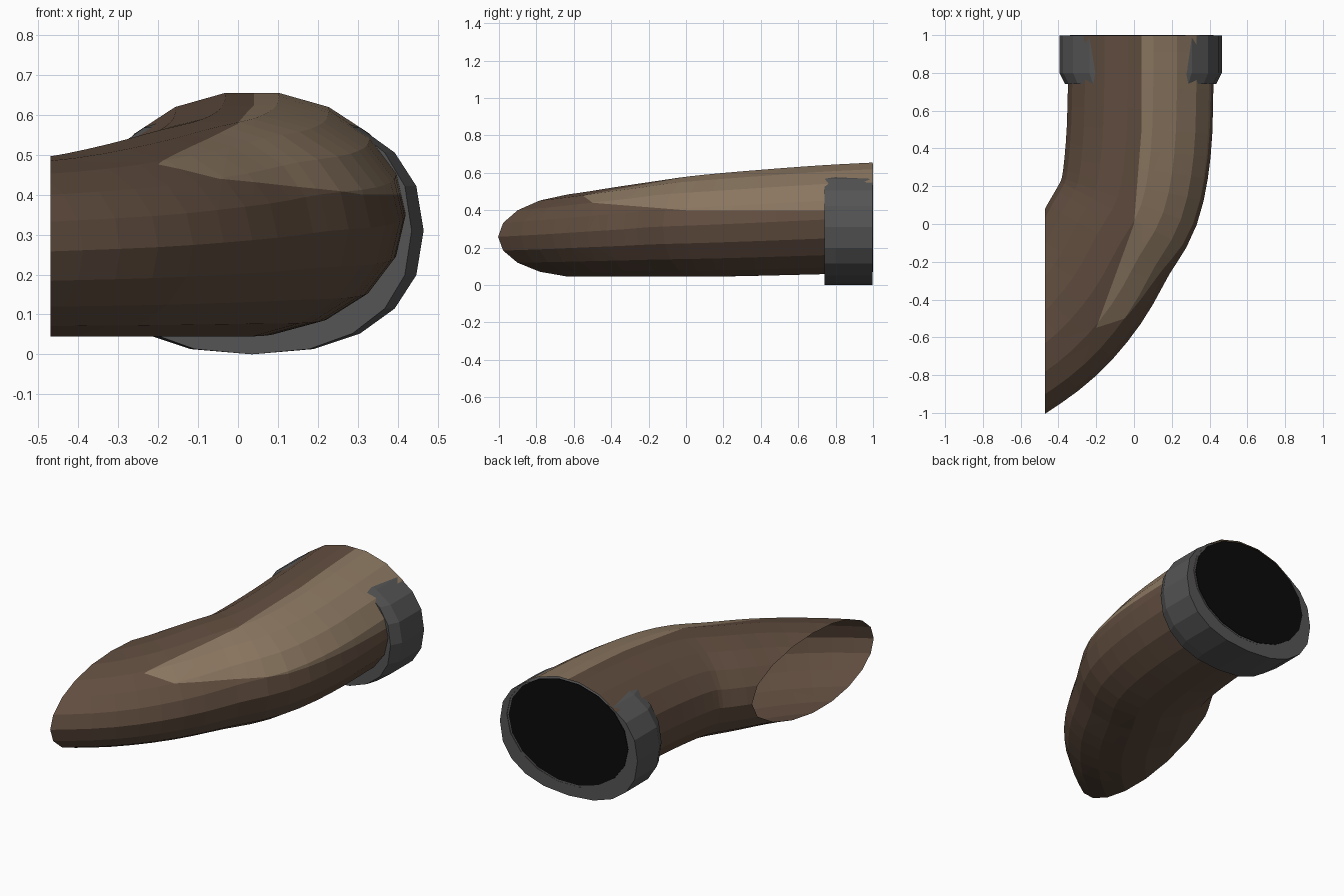
import bpy, bmesh, math
from mathutils import Vector

cube = bpy.data.objects.get("Cube")
if cube:
    bpy.data.objects.remove(cube)


def material(name, rgb):
    m = bpy.data.materials.new(name)
    m.use_nodes = True
    m.diffuse_color = (*rgb, 1)
    m.node_tree.nodes["Principled BSDF"].inputs["Base Color"].default_value = (*rgb, 1)
    return m


BROWN = material("brown", (0.12, 0.075, 0.05))
TAN = material("tan", (0.26, 0.185, 0.12))
GREY = material("dark grey", (0.09, 0.09, 0.09))
BLACK = material("black", (0.003, 0.003, 0.003))


def finish(bm, name, mats):
    mesh = bpy.data.meshes.new(name)
    bm.to_mesh(mesh)
    bm.free()
    for m in mats:
        mesh.materials.append(m)
    obj = bpy.data.objects.new(name, mesh)
    bpy.context.collection.objects.link(obj)
    return obj


def loft(bm, rings):
    loops = [[bm.verts.new(p) for p in ring] for ring in rings]
    for a, b in zip(loops, loops[1:]):
        for i in range(len(a)):
            j = (i + 1) % len(a)
            bm.faces.new((a[i], a[j], b[j], b[i]))
    return loops


def spline(a, b, c, d, t):
    return 0.5 * (2 * b + (c - a) * t + (2 * a - 5 * b + 4 * c - d) * t * t
                  + (3 * b - a - 3 * c + d) * t ** 3)


# Curved tube: centre x, y, half width, top z, bottom z along its length
stations = [Vector(s) for s in (
    (0.035, 0.998, 0.385, 0.655, 0.065), (0.035, 0.72, 0.385, 0.64, 0.058),
    (0.022, 0.39, 0.385, 0.615, 0.05), (-0.025, 0.12, 0.378, 0.59, 0.045),
    (-0.135, -0.08, 0.372, 0.563, 0.045), (-0.27, -0.32, 0.37, 0.527, 0.045),
    (-0.45, -0.53, 0.37, 0.492, 0.045), (-0.68, -0.70, 0.37, 0.47, 0.045),
    (-0.95, -0.86, 0.37, 0.45, 0.045))]
ends = [2 * stations[0] - stations[1], *stations, 2 * stations[-1] - stations[-2]]
path = [spline(*ends[k:k + 4], t / 3) for k in range(len(stations) - 1) for t in range(3)]
path.append(stations[-1])

SIDES = 18
rings = []
for k, s in enumerate(path):
    d = path[min(k + 1, len(path) - 1)] - path[max(k - 1, 0)]
    side = Vector((-d[1], d[0], 0)).normalized()
    mid, half = (s[3] + s[4]) / 2, (s[3] - s[4]) / 2 / math.cos(math.pi / SIDES)
    ring = []
    for i in range(SIDES):
        a = 2 * math.pi * (i + 0.5) / SIDES
        ring.append(Vector((s[0], s[1], mid + half * math.cos(a)))
                    + side * s[2] * math.sin(a))
    rings.append(ring)

bm = bmesh.new()
loft(bm, rings)


def cut(point, normal, remove=False):
    geom = bm.verts[:] + bm.edges[:] + bm.faces[:]
    bmesh.ops.bisect_plane(bm, geom=geom, plane_co=point, plane_no=normal,
                           clear_inner=remove)


# Trim the open end, then cut the outline of the pale patch
cut((-0.47, 0, 0), (1, 0, 0), True)
cut((0.04, 0, 0), (1, 0, 0))
cut((0, 0, 0), (1, -0.08, 0))
cut((0, 0, 0), (1, -0.364, 0))
cut((0, 0, 0.4), (0, 0, 1))
cut((0, 0, 0.4), (0, 0.08, 1))
cut((-0.2, -0.55, 0), (-0.33, 1, 0))
bmesh.ops.recalc_face_normals(bm, faces=bm.faces)
for f in bm.faces:
    x, y, z = f.calc_center_median()
    f.material_index = int(x > min(0.04, 0.08 * y, 0.364 * y)
                           and z > max(0.4, 0.4 - 0.08 * y)
                           and y > -0.55 + 0.33 * (x + 0.2))
finish(bm, "curved_tube", [BROWN, TAN])

# Collar around the back end, with a chamfered front rim
rings = []
for y, sx in ((0.74, 0.93), (0.80, 1), (0.997, 1)):
    ring = []
    for i in range(20):
        a = 2 * math.pi * i / 20
        s, c = math.sin(a), math.cos(a)
        ring.append((0.035 + 0.43 * sx * math.copysign(abs(s) ** 0.87, s), y,
                     0.31 + 0.31 * math.copysign(abs(c) ** 0.87, c)))
    rings.append(ring)
bm = bmesh.new()
loops = loft(bm, rings)
bm.faces.new(loops[0])
bm.faces.new(loops[-1])
bmesh.ops.recalc_face_normals(bm, faces=bm.faces)
finish(bm, "collar", [GREY])

# Black plate closing the back end
bm = bmesh.new()
rings = []
for y in (0.996, 1.0):
    rings.append([(0.035 + 0.373 * math.sin(2 * math.pi * (i + 0.5) / SIDES), y,
                   0.36 + 0.289 * math.cos(2 * math.pi * (i + 0.5) / SIDES))
                  for i in range(SIDES)])
loops = loft(bm, rings)
for loop in loops:
    bm.faces.new(loop)
bmesh.ops.recalc_face_normals(bm, faces=bm.faces)
finish(bm, "back_plate", [BLACK])
